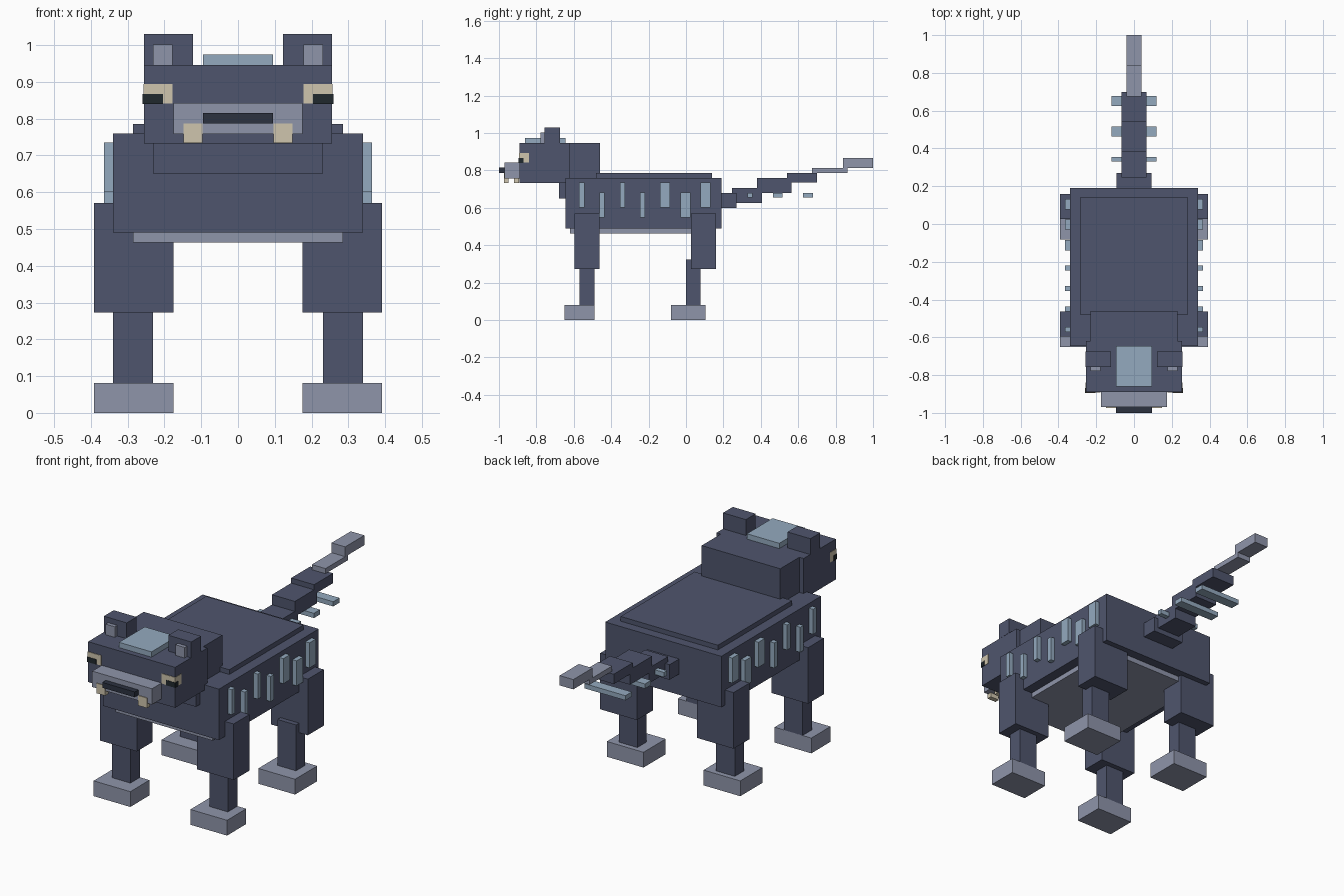
import bpy
import bmesh

if "Cube" in bpy.data.objects:
    bpy.data.objects.remove(bpy.data.objects["Cube"])


def material(name, hex_code):
    rgb = [int(hex_code[i:i + 2], 16) / 255 for i in (0, 2, 4)]
    lin = [c / 12.92 if c <= 0.04045 else ((c + 0.055) / 1.055) ** 2.4 for c in rgb]
    m = bpy.data.materials.new(name)
    m.diffuse_color = (*lin, 1)
    m.use_nodes = True
    m.node_tree.nodes["Principled BSDF"].inputs["Base Color"].default_value = m.diffuse_color
    return m


FUR = material("dark_fur", "4F556D")
PALE = material("pale_fur", "8F95AA")
BLUE = material("blue_marking", "94AABF")
CREAM = material("cream", "CFC5AD")
BLACK = material("nose_dark", "2C3240")
PUPIL = material("pupil_dark", "20282D")


def box(name, x, y, z, mat):
    """Box from (min, max) ranges on each axis."""
    bm = bmesh.new()
    bmesh.ops.create_cube(bm, size=1)
    for v in bm.verts:
        v.co = [(a + b) / 2 + c * (b - a) for (a, b), c in zip((x, y, z), v.co)]
    me = bpy.data.meshes.new(name)
    bm.to_mesh(me)
    bm.free()
    me.materials.append(mat)
    ob = bpy.data.objects.new(name, me)
    bpy.context.collection.objects.link(ob)


def mid(name, half, y, z, mat):
    """Box centred on x = 0."""
    box(name, (-half, half), y, z, mat)


def pair(name, x, y, z, mat):
    """The same box on both sides."""
    box(name + "_left", x, y, z, mat)
    box(name + "_right", (-x[1], -x[0]), y, z, mat)


# Torso
mid("body", 0.34, (-0.645, 0.19), (0.49, 0.76), FUR)
mid("back_plate", 0.285, (-0.48, 0.14), (0.76, 0.785), FUR)
mid("belly", 0.285, (-0.62, 0.14), (0.463, 0.49), PALE)

# Neck and head
mid("neck", 0.23, (-0.68, -0.46), (0.65, 0.946), FUR)
mid("head", 0.255, (-0.89, -0.62), (0.732, 0.946), FUR)
mid("forehead_mark", 0.095, (-0.86, -0.645), (0.946, 0.974), BLUE)
mid("muzzle", 0.175, (-0.97, -0.89), (0.758, 0.842), PALE)
mid("nose", 0.095, (-1.0, -0.97), (0.787, 0.815), BLACK)
pair("ear", (0.122, 0.256), (-0.757, -0.675), (0.946, 1.03), FUR)
pair("inner_ear", (0.178, 0.231), (-0.777, -0.757), (0.946, 1.002), PALE)
pair("eye", (0.178, 0.257), (-0.893, -0.84), (0.841, 0.894), CREAM)
pair("pupil", (0.204, 0.259), (-0.895, -0.868), (0.84, 0.867), PUPIL)
pair("fang", (0.096, 0.148), (-0.974, -0.948), (0.734, 0.787), CREAM)
pair("back_tooth", (0.096, 0.148), (-0.92, -0.893), (0.734, 0.765), CREAM)

# Legs: thigh, shin and foot
for end, thigh, shin, foot, top in (
        ("front", (-0.595, -0.463), (-0.57, -0.49), (-0.65, -0.49), 0.3),
        ("rear", (0.026, 0.16), (0.0, 0.077), (-0.081, 0.104), 0.324)):
    pair(end + "_upper_leg", (0.176, 0.391), thigh, (0.273, 0.57), FUR)
    pair(end + "_lower_leg", (0.231, 0.34), shin, (0.08, top), FUR)
    pair(end + "_foot", (0.176, 0.391), foot, (0.0, 0.081), PALE)

# Flank stripes, alternating high and low
for i, (y, w) in enumerate(((-0.571, 0.027), (-0.463, 0.027), (-0.354, 0.027),
                            (-0.246, 0.027), (-0.14, 0.054), (-0.029, 0.054),
                            (0.078, 0.054))):
    z = 0.548 if i % 2 else 0.602
    pair(f"flank_stripe_{i + 1}", (0.335, 0.364), (y, y + w), (z, z + 0.133), BLUE)

# Tail segments climbing to a pale tip
for i, (half, y, z, mat) in enumerate((
        (0.093, (0.19, 0.27), (0.6, 0.68), FUR),
        (0.067, (0.245, 0.405), (0.626, 0.707), FUR),
        (0.067, (0.38, 0.565), (0.68, 0.76), FUR),
        (0.067, (0.541, 0.7), (0.735, 0.787), FUR),
        (0.04, (0.675, 0.864), (0.787, 0.814), PALE),
        (0.04, (0.84, 1.0), (0.814, 0.866), PALE))):
    mid(f"tail_segment_{i + 1}", half, y, z, mat)

# Cross bars under the tail
for i, y in enumerate(((0.33, 0.356), (0.464, 0.515), (0.625, 0.678))):
    mid(f"tail_bar_{i + 1}", 0.12, y, (0.654, 0.679), BLUE)
